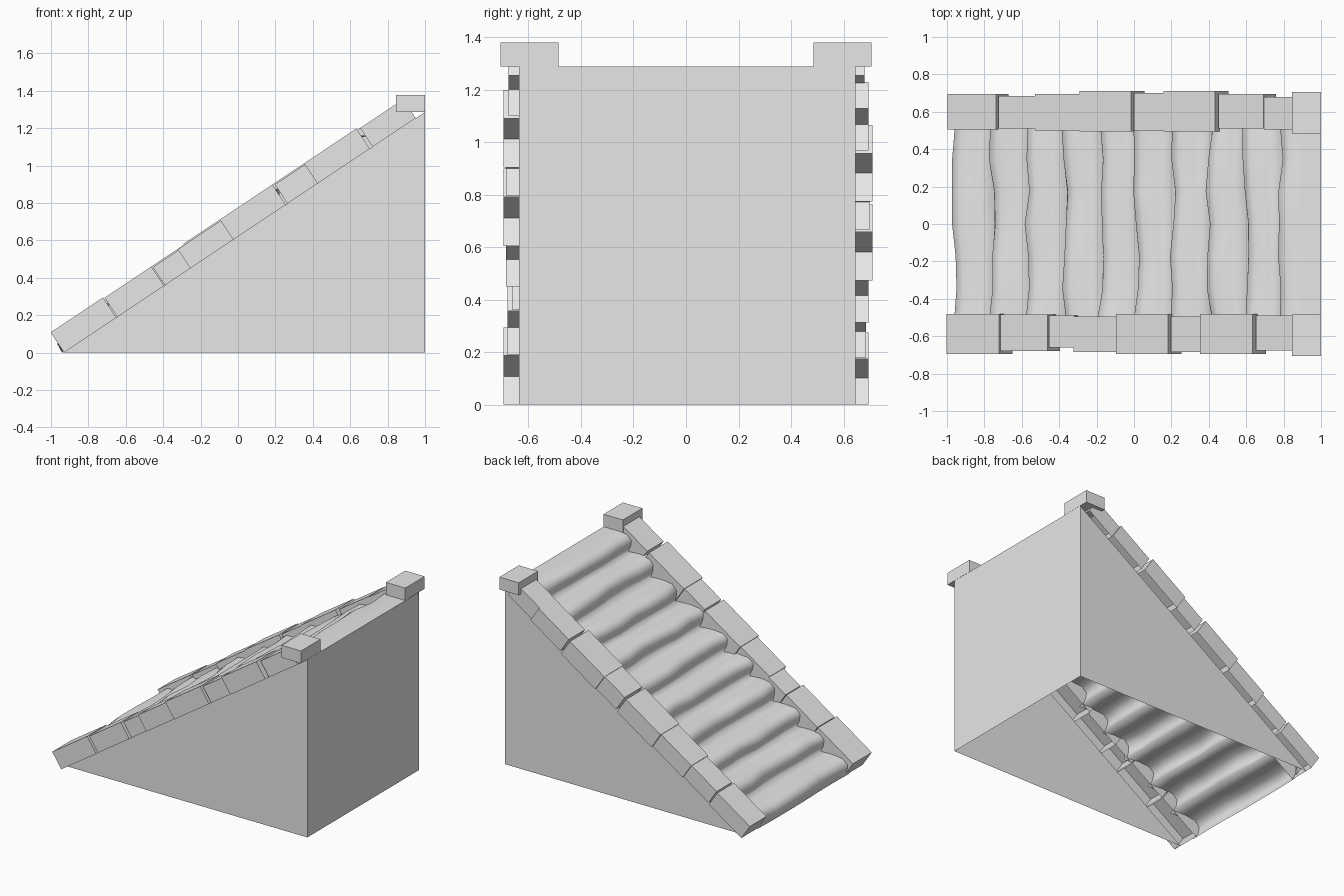
import bpy
import bmesh
import random
from math import cos, sin, atan2
from mathutils import Vector

random.seed(7)
cube = bpy.data.objects.get("Cube")
if cube:
    bpy.data.objects.remove(cube, do_unlink=True)

stone = bpy.data.materials.new("pale_stone")
stone.use_nodes = True
stone.diffuse_color = (0.8, 0.8, 0.8, 1)
stone.node_tree.nodes["Principled BSDF"].inputs["Base Color"].default_value = (0.8, 0.8, 0.8, 1)

TOE, BACK, TOP = -0.93, 1.0, 1.287
ANGLE = atan2(TOP, BACK - TOE)
ALONG = Vector((cos(ANGLE), 0, sin(ANGLE)))
UP = Vector((-sin(ANGLE), 0, cos(ANGLE)))
WALL_Y = (-0.635, 0.645)


def finish(name, bm, smooth=False):
    mesh = bpy.data.meshes.new(name)
    bm.to_mesh(mesh)
    bm.free()
    mesh.materials.append(stone)
    for poly in mesh.polygons:
        poly.use_smooth = smooth
    obj = bpy.data.objects.new(name, mesh)
    bpy.context.collection.objects.link(obj)
    return obj


def sheet(name, points):
    bm = bmesh.new()
    bm.faces.new([bm.verts.new(p) for p in points])
    finish(name, bm)


def box(name, start, du, dv, dw, open_base=False):
    """Box on a corner and three edge vectors; dw points from base to top."""
    bm = bmesh.new()
    base = [start, start + du, start + du + dv, start + dv]
    low = [bm.verts.new(p) for p in base]
    high = [bm.verts.new(p + dw) for p in base]
    bm.faces.new(high)
    for i in range(4):
        j = (i + 1) % 4
        bm.faces.new((low[i], low[j], high[j], high[i]))
    if not open_base:
        bm.faces.new(low[::-1])
    finish(name, bm)


# Thin walls of the open-bottomed base
y0, y1 = WALL_Y
sheet("front_wall", [(TOE, y0, 0), (BACK, y0, 0), (BACK, y0, TOP)])
sheet("rear_wall", [(TOE, y1, 0), (BACK, y1, TOP), (BACK, y1, 0)])
sheet("end_wall", [(BACK, y0, 0), (BACK, y1, 0), (BACK, y1, TOP), (BACK, y0, TOP)])

# Coping stones along each slope: top start x, top end x, inner y, outer y
front_stones = [
    (-1.0, -0.72, 0.48, 0.695), (-0.715, -0.465, 0.485, 0.68),
    (-0.46, -0.325, 0.49, 0.66), (-0.325, -0.095, 0.495, 0.685),
    (-0.095, 0.185, 0.48, 0.695), (0.195, 0.355, 0.495, 0.685),
    (0.355, 0.635, 0.48, 0.695), (0.65, 0.88, 0.49, 0.675)]
rear_stones = [
    (-1.0, -0.74, 0.505, 0.695), (-0.73, -0.53, 0.51, 0.685),
    (-0.53, -0.29, 0.5, 0.695), (-0.29, -0.015, 0.495, 0.71),
    (0.0, 0.16, 0.5, 0.7), (0.16, 0.435, 0.495, 0.71),
    (0.45, 0.69, 0.51, 0.695), (0.69, 0.88, 0.505, 0.68)]

for side, label, stones in ((-1, "front", front_stones), (1, "rear", rear_stones)):
    for n, (xa, xb, inner, outer) in enumerate(stones):
        height = 0.13 - 0.3 * (0.215 - (outer - inner))
        s = (xa + 1.0) / cos(ANGLE)
        start = Vector((TOE, min(side * inner, side * outer), 0)) + ALONG * s
        box(f"{label}_coping_{n + 1}", start, ALONG * ((xb - xa) / cos(ANGLE)),
            Vector((0, outer - inner, 0)), UP * height, open_base=True)
    # Square cap at the top of the slope
    box(f"{label}_cap", Vector((0.845, -0.707 if side < 0 else 0.485, 1.288)),
        Vector((0.155, 0, 0)), Vector((0, 0.222, 0)), Vector((0, 0, 0.09)))

# Worn stair flight: one wavy, rounded strip of ten steps
STEPS, COLUMNS, HALF = 10, 7, 0.52
RUN, RISE = 0.194, TOP / 10
# Profile of one step: offset in x, offset in z, amount of wear
PROFILE = [(0.015, 0.0, 0.3), (-0.002, 0.05, 0.7), (-0.005, 0.095, 1.0),
           (0.03, 0.128, 0.8), (0.11, 0.135, 0.4)]
bm = bmesh.new()
rows = []
for n in range(STEPS):
    wear = [(random.uniform(-0.02, 0.02), random.uniform(-0.012, 0.006))
            for c in range(COLUMNS)]
    for px, pz, amount in PROFILE:
        row = []
        for c, (wx, wz) in enumerate(wear):
            y = -HALF + 2 * HALF * c / (COLUMNS - 1)
            z = n * RISE + pz + (wz * amount if pz > 0 else 0)
            row.append(bm.verts.new((-0.95 + n * RUN + px + wx * amount, y, min(z, TOP))))
        rows.append(row)
rows.append([bm.verts.new((BACK, v.co.y, TOP)) for v in rows[-1]])
for a, b in zip(rows, rows[1:]):
    for c in range(COLUMNS - 1):
        bm.faces.new((a[c], b[c], b[c + 1], a[c + 1]))
bmesh.ops.recalc_face_normals(bm, faces=bm.faces[:])
if sum(f.normal.z for f in bm.faces) < 0:
    bmesh.ops.reverse_faces(bm, faces=bm.faces[:])
finish("stair_flight", bm, smooth=True)
